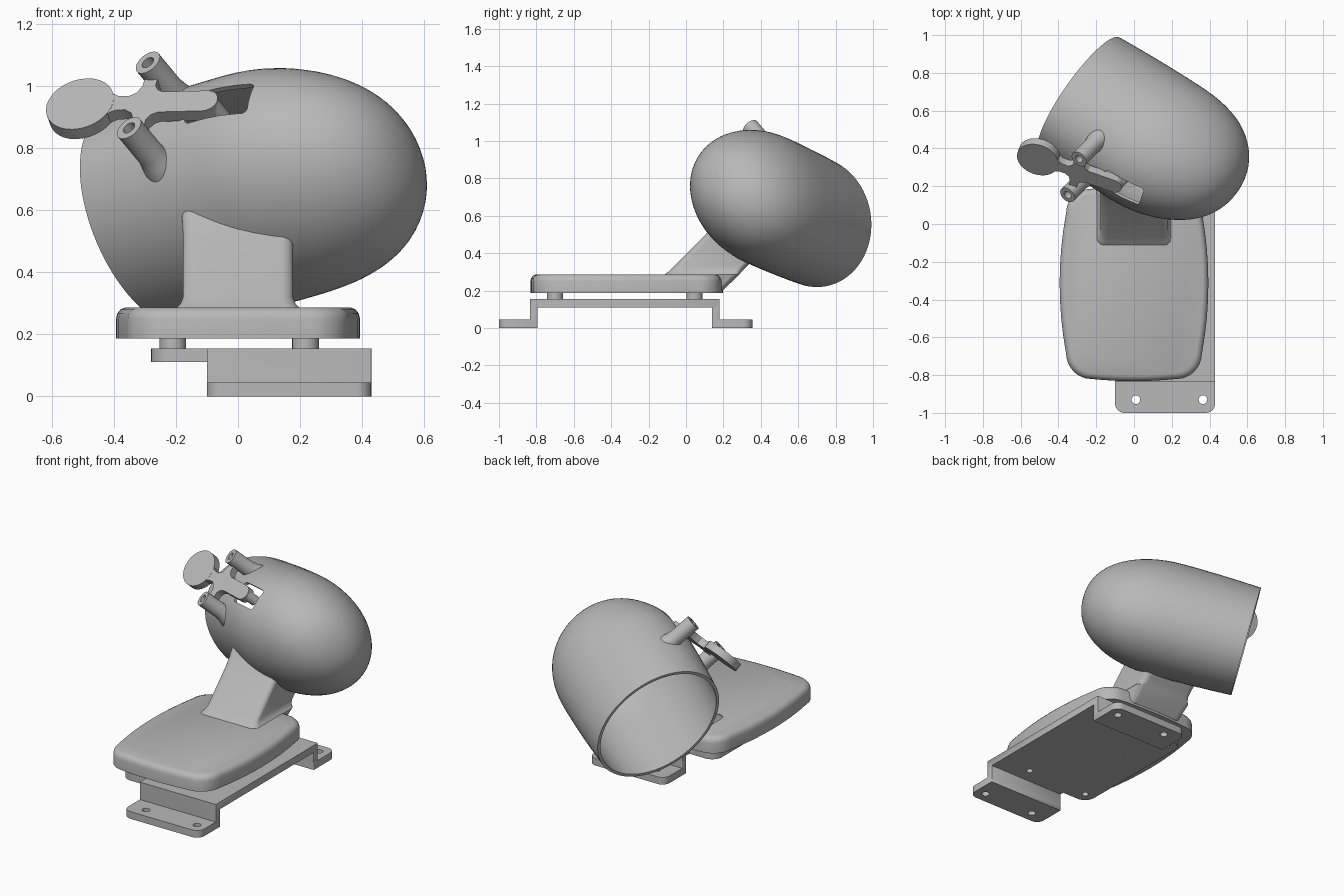
import bpy, bmesh, math
from mathutils import Matrix, Vector

cube = bpy.data.objects.get("Cube")
if cube:
    bpy.data.objects.remove(cube)

grey = bpy.data.materials.new("matte grey")
grey.use_nodes = True
grey.diffuse_color = (0.48, 0.48, 0.48, 1)
grey.node_tree.nodes["Principled BSDF"].inputs["Base Color"].default_value = grey.diffuse_color


def make(name, bm, matrix=Matrix()):
    bmesh.ops.remove_doubles(bm, verts=bm.verts, dist=0.0002)
    bmesh.ops.recalc_face_normals(bm, faces=bm.faces)
    bm.transform(matrix)
    mesh = bpy.data.meshes.new(name)
    bm.to_mesh(mesh)
    bm.free()
    mesh.materials.append(grey)
    obj = bpy.data.objects.new(name, mesh)
    bpy.context.collection.objects.link(obj)
    return obj


def activate(obj):
    bpy.ops.object.select_all(action='DESELECT')
    obj.select_set(True)
    bpy.context.view_layer.objects.active = obj


def cut(obj, cutter):
    mod = obj.modifiers.new("cut", 'BOOLEAN')
    mod.object, mod.operation, mod.solver = cutter, 'DIFFERENCE', 'EXACT'
    activate(obj)
    bpy.ops.object.modifier_apply(modifier=mod.name)


def loft(name, rings, matrix=Matrix(), closed=False):
    """Skin a list of equal-length rings; cap the ends unless closed on itself."""
    bm = bmesh.new()
    rows = [[bm.verts.new(p) for p in ring] for ring in rings]
    pairs = list(zip(rows, rows[1:])) + ([(rows[-1], rows[0])] if closed else [])
    for a, b in pairs:
        for i in range(len(a)):
            j = (i + 1) % len(a)
            bm.faces.new((a[i], a[j], b[j], b[i]))
    if not closed:
        bm.faces.new(rows[0][::-1])
        bm.faces.new(rows[-1])
    return make(name, bm, matrix)


def prism(name, outline, z0, z1, matrix=Matrix()):
    return loft(name, [[(x, y, z) for x, y in outline] for z in (z0, z1)], matrix)


def lathe(name, profile, matrix=Matrix(), steps=32, warp=lambda p: p):
    """Revolve a closed (radius, height) profile about local z, then warp it."""
    turn = [math.tau * k / steps for k in range(steps)]
    rings = [[warp((max(r, 0) * math.cos(a), max(r, 0) * math.sin(a), z)) for a in turn]
             for r, z in profile]
    return loft(name, rings, matrix, closed=True)


def disc(name, r, x, y, z0, z1, matrix=Matrix()):
    ring = [(x + r * math.cos(math.tau * k / 32), y + r * math.sin(math.tau * k / 32))
            for k in range(32)]
    return prism(name, ring, z0, z1, matrix)


def rounded(x0, x1, y0, y1, radii, n=8):
    """Rounded rectangle; radii run back left, back right, front right, front left."""
    pts = []
    corners = ((x1, y1, -1, -1), (x0, y1, 1, -1), (x0, y0, 1, 1), (x1, y0, -1, 1))
    for k, (x, y, sx, sy) in enumerate(corners):
        r = max(radii[k], 0.0005)
        for i in range(n + 1):
            a = math.pi / 2 * (k + i / n)
            pts.append((x + sx * r + r * math.cos(a), y + sy * r + r * math.sin(a)))
    return pts


def drop(*objs):
    for o in objs:
        bpy.data.objects.remove(o)


# Mounting bracket: raised deck, two risers and two drilled feet
L, R = -0.1, 0.43
deck = prism("bracket_deck", rounded(L, R, -0.835, 0.18, (0, 0, 0, 0)), 0.11, 0.155)
tab = prism("bracket_side_tab", rounded(-0.28, L, -0.77, 0.11, (0, 0.07, 0.07, 0)), 0.11, 0.155)
for side, r0, r1, f0, f1, radii, hole_y in (
        ("front", -0.835, -0.795, -1.0, -0.795, (0, 0, 0.05, 0.05), -0.93),
        ("back", 0.14, 0.18, 0.14, 0.355, (0.05, 0.05, 0, 0), 0.285)):
    prism(side + "_riser", rounded(L, R, r0, r1, (0, 0, 0, 0)), 0.02, 0.13)
    foot = prism(side + "_foot", rounded(L, R, f0, f1, radii), 0, 0.045)
    for x in (0.01, 0.365):
        drill = disc("drill", 0.023, x, hole_y, -0.1, 0.1)
        cut(foot, drill)
        drop(drill)

# Spacers between the deck and the base pad, with screw holes below
for x in (-0.21, 0.218):
    for y in (-0.7, 0.045):
        disc("spacer", 0.043, x, y, 0.15, 0.2)
        drill = disc("drill", 0.02, x, y, 0.05, 0.15)
        cut(tab if x < 0 else deck, drill)
        drop(drill)

# Base pad: tapered rounded outline with bowed edges and a softened top
corners = [(x * (1.0 - 0.03 * ((y + 0.32) / 0.5) ** 2), y)
           for x, y in rounded(-0.365, 0.365, -0.82, 0.185, (0.12, 0.12, 0.13, 0.13))]
pad = []
for i, (x, y) in enumerate(corners):
    pad.append((x, y))
    x2, y2 = corners[(i + 1) % len(corners)]
    if math.hypot(x2 - x, y2 - y) > 0.3:
        for k in range(1, 8):
            f = k / 8
            bow = 4 * f * (1 - f)
            upright = abs(y2 - y) > abs(x2 - x)
            pad.append((x + (x2 - x) * f + (math.copysign(0.035 * bow, x) if upright else 0),
                        y + (y2 - y) * f + (0 if upright else math.copysign(0.012 * bow, y))))
pad_rings = []
for inset, z in ((0, 0.187), (0, 0.25), (0.004, 0.267), (0.014, 0.28), (0.03, 0.287)):
    pad_rings.append([(x * (1 - inset / 0.39), -0.32 + (y + 0.32) * (1 - inset / 0.5), z)
                      for x, y in pad])
loft("base_pad", pad_rings)

# Local frames: z along the cup axis to the mouth, or z out through the lever
centre = Vector((0.27, 0.35, 0.71))
axis = Vector((-0.82, 0.524, -0.235)).normalized()
out = Vector((-0.54, -0.55, 0.65))
out = (out - axis * out.dot(axis)).normalized()


def frame(x, y, z):
    m = Matrix((x, y, z)).transposed().to_4x4()
    m.translation = centre
    return m


cup_frame = frame(out, axis.cross(out), axis)
lever_frame = frame(axis, out.cross(axis), out)


def cup_profile(wall):
    """Blunt dome running into a slightly tapering barrel."""
    pts, p = [], 2 / 2.2
    for k in range(25):
        a = math.pi / 2 * k / 24
        pts.append(((0.41 - wall) * math.sin(a) ** p, 0.2 - (0.53 - wall) * max(math.cos(a), 0) ** p))
    return pts + [(0.41 - wall - 0.014 * (k / 8) ** 2, 0.2 + 0.467 * k / 8) for k in range(1, 9)]


def cup_warp(point):
    """Flatten the round section to an oval and swell it toward the lever side."""
    x, y, z = point
    f = min(max((z + 0.2) / 0.4, 0), 1)
    return x + 0.022 * f * f * (3 - 2 * f), y * 0.825, z


# Hollow cup with a slot for the lever
shell = lathe("cup_shell", cup_profile(0) + cup_profile(0.018)[::-1], cup_frame, 72, cup_warp)
slot = prism("slot_cutter", rounded(0.02, 0.25, -0.065, 0.065, (0.02,) * 4), 0.25, 0.6, lever_frame)
cut(shell, slot)
hollow = lathe("hollow_cutter", cup_profile(0.01) + [(0.38, 0.75), (0, 0.75)],
               cup_frame, 72, cup_warp)

# Slanted neck, flared where it meets the pad and the cup
neck_rings = []
for z, wide, deep in ((0.2, 0.01, 0), (0.285, 0.022, 0.005), (0.3, 0.008, 0), (0.32, 0, 0),
                      (0.5, 0, 0), (0.55, 0.002, 0.01), (0.6, 0.005, 0.025), (0.64, 0.008, 0.03)):
    w, d, cy = 0.177 + wide, 0.195 + deep, z - 0.2
    neck_rings.append([(x, y, z) for x, y in rounded(-w, w, cy - d, cy + d, (0.04,) * 4)])
cut(loft("neck", neck_rings), hollow)

# Two hollow posts carrying the lever
for s in (-1, 1):
    post = lathe("lever_post",
                 [(0, 0.25), (0.066, 0.25), (0.064, 0.34), (0.052, 0.375), (0.046, 0.41),
                  (0.046, 0.54), (0.022, 0.54), (0.022, 0.46), (0, 0.46)],
                 lever_frame @ Matrix.Translation((0.37, s * 0.145, 0)))
    cut(post, hollow)
drop(slot, hollow)

# Lever: one sloping plate of thumb disc, waisted cross and arm, plus a peg in the slot
slope = (lever_frame @ Matrix.Translation((0.37, 0, 0.505))
         @ Matrix.Rotation(math.radians(-18), 4, 'Y'))
disc("thumb_disc", 0.113, 0.22, 0, -0.046, 0, slope)
waist = [(0.125, 0.05), (0.095, 0.032), (0.06, 0.03), (0.035, 0.045), (0.022, 0.075), (0.022, 0.108),
         (-0.022, 0.108), (-0.022, 0.075), (-0.035, 0.055), (-0.055, 0.045)]
prism("lever_cross", waist + [(t, -u) for t, u in waist[::-1]], -0.045, -0.001, slope)
prism("lever_arm", rounded(-0.25, -0.04, -0.045, 0.045, (0.01, 0.044, 0.044, 0.01)), -0.045, 0, slope)
disc("lever_peg", 0.03, 0.165, 0, 0.35, 0.42, lever_frame)

# Smooth shading with crisp edges
for obj in list(bpy.context.collection.objects):
    if obj.type == 'MESH' and obj.data.materials and obj.data.materials[0] == grey:
        activate(obj)
        bpy.ops.object.shade_smooth_by_angle(angle=math.radians(35))
